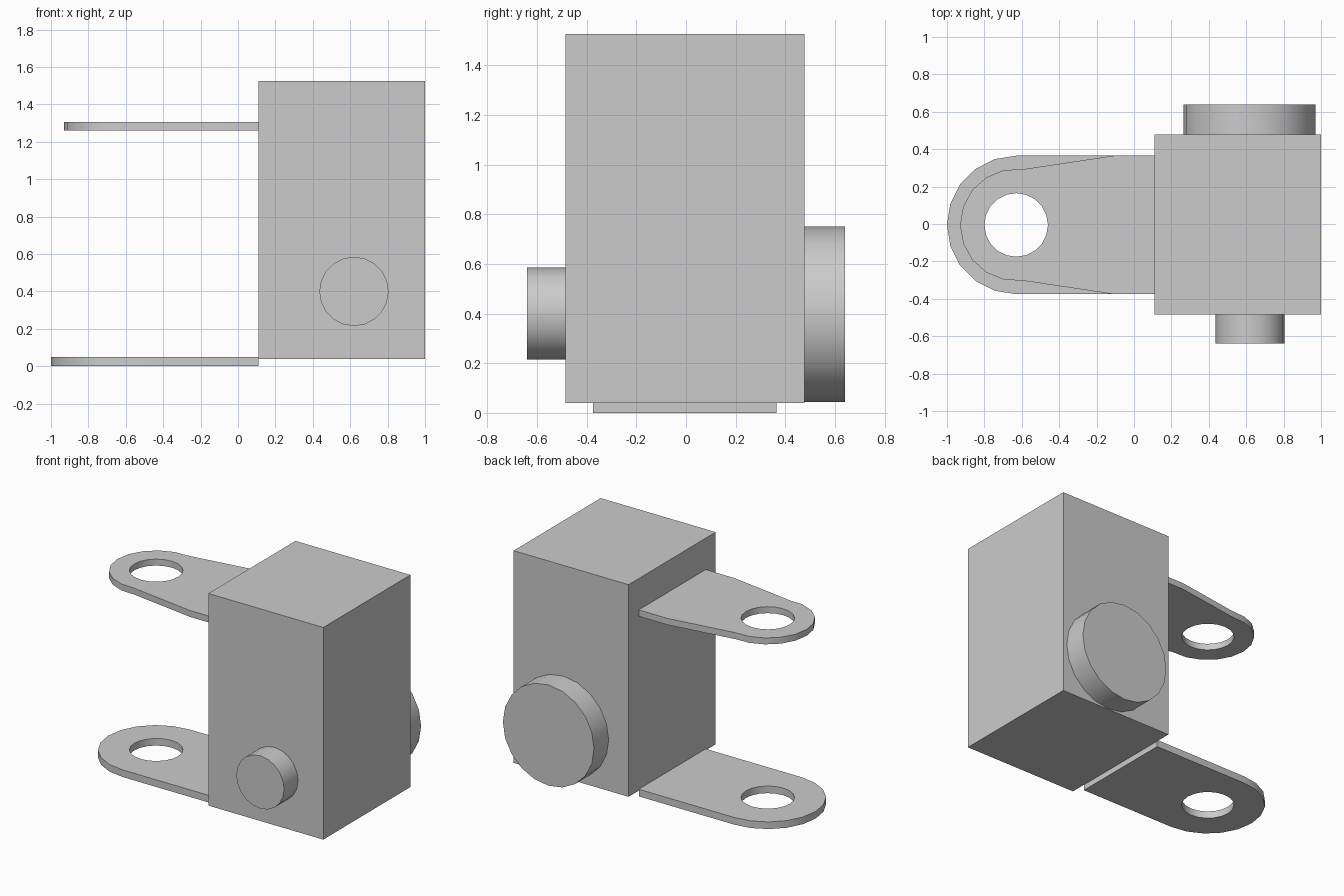
import bpy
import bmesh
from math import cos, sin, pi, radians

default = bpy.data.objects.get("Cube")
if default:
    bpy.data.objects.remove(default, do_unlink=True)

# Single grey finish
GREY = (0.6, 0.6, 0.6, 1.0)
grey = bpy.data.materials.new("plain grey")
grey.use_nodes = True
grey.diffuse_color = GREY
grey.node_tree.nodes["Principled BSDF"].inputs["Base Color"].default_value = GREY

SIDES = 20
LUG_X, LUG_Y = -0.63, -0.005     # axis shared by both lug holes
BODY_X = 0.11                    # face of the body that carries the lugs


def finish(obj, name):
    obj.name = obj.data.name = name
    obj.data.materials.append(grey)
    bpy.ops.object.select_all(action='DESELECT')
    obj.select_set(True)
    bpy.context.view_layer.objects.active = obj
    bpy.ops.object.shade_smooth_by_angle(angle=radians(30))


def box(name, low, high):
    centre = [(a + b) / 2 for a, b in zip(low, high)]
    bpy.ops.mesh.primitive_cube_add(size=1, location=centre)
    obj = bpy.context.object
    obj.scale = [b - a for a, b in zip(low, high)]
    bpy.ops.object.transform_apply(location=False, rotation=False, scale=True)
    finish(obj, name)


def disc(name, x, z, radius, y0, y1):
    bpy.ops.mesh.primitive_cylinder_add(
        vertices=SIDES, radius=radius, depth=y1 - y0,
        location=(x, (y0 + y1) / 2, z), rotation=(pi / 2, 0, 0))
    finish(bpy.context.object, name)


def arc(radius, start, end, steps):
    angles = [start + (end - start) * i / steps for i in range(steps + 1)]
    return [(LUG_X + radius * cos(a), LUG_Y + radius * sin(a)) for a in angles]


def lug(name, tip_radius, half_width, shoulder_x, lean, z0, z1):
    """Flat plate with a rounded tip and a round hole."""
    rim = arc(tip_radius, pi / 2 + lean, 3 * pi / 2 - lean, SIDES // 2)
    sides = [(shoulder_x, -half_width), (BODY_X, -half_width),
             (BODY_X, half_width), (shoulder_x, half_width)]
    outline = rim + [(x, y + LUG_Y) for x, y in sides]
    hole = arc(0.17, 0, 2 * pi, SIDES)[:-1]

    bm = bmesh.new()
    edges = []
    for loop in (outline, hole):
        verts = [bm.verts.new((x, y, z0)) for x, y in loop]
        edges += [bm.edges.new((v, verts[i - 1])) for i, v in enumerate(verts)]
    bmesh.ops.triangle_fill(bm, edges=edges, use_beauty=True)
    top = bmesh.ops.extrude_face_region(bm, geom=bm.faces[:], use_keep_orig=True)
    bmesh.ops.translate(
        bm, vec=(0, 0, z1 - z0),
        verts=[g for g in top["geom"] if isinstance(g, bmesh.types.BMVert)])
    bmesh.ops.recalc_face_normals(bm, faces=bm.faces[:])

    mesh = bpy.data.meshes.new(name)
    bm.to_mesh(mesh)
    bm.free()
    obj = bpy.data.objects.new(name, mesh)
    bpy.context.collection.objects.link(obj)
    finish(obj, name)


# Main block
box("body", (BODY_X, -0.485, 0.04), (1.0, 0.478, 1.525))

# Round bosses on the front and back
disc("front_boss", 0.62, 0.40, 0.185, -0.64, -0.48)
disc("back_boss", 0.617, 0.397, 0.353, 0.47, 0.64)

# Hinge lugs
lug("lower_lug", 0.37, 0.37, -0.11, 0.0, 0.0, 0.05)
lug("upper_lug", 0.30, 0.37, -0.11, -radians(7), 1.26, 1.305)
